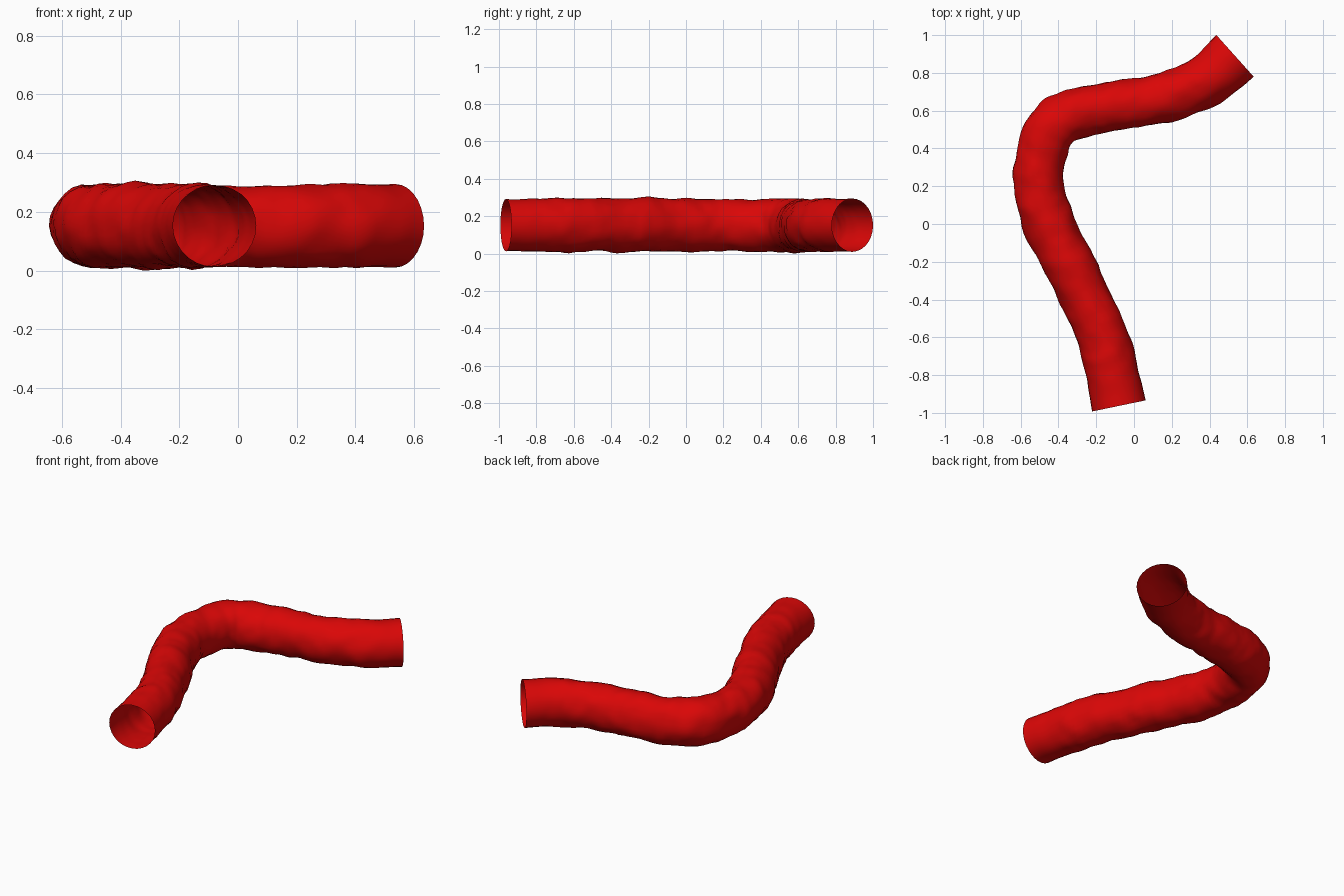
import bpy
from mathutils import Vector, noise

cube = bpy.data.objects.get("Cube")
if cube:
    bpy.data.objects.remove(cube, do_unlink=True)

# Material
red = bpy.data.materials.new("red")
red.use_nodes = True
colour = (0.7, 0.002, 0.002, 1)
red.diffuse_color = colour
red.node_tree.nodes["Principled BSDF"].inputs["Base Color"].default_value = colour

# Centre line of the bent tube: x, y, radius
AXIS_Z = 0.165
path = [(-0.08, -0.963, 0.145), (-0.118, -0.78, 0.139), (-0.165, -0.6, 0.136),
        (-0.255, -0.4, 0.134), (-0.35, -0.2, 0.136), (-0.45, 0.0, 0.136),
        (-0.503, 0.2, 0.132), (-0.49, 0.38, 0.132), (-0.422, 0.52, 0.137),
        (-0.29, 0.588, 0.134), (-0.1, 0.628, 0.133), (0.1, 0.657, 0.132),
        (0.28, 0.708, 0.132), (0.41, 0.778, 0.14), (0.535, 0.89, 0.148)]

curve = bpy.data.curves.new("tube_path", "CURVE")
curve.dimensions = "3D"
curve.bevel_depth = 1.0
curve.bevel_resolution = 12
curve.resolution_u = 8
curve.use_fill_caps = False
spline = curve.splines.new("BEZIER")
spline.bezier_points.add(len(path) - 1)
for point, (x, y, radius) in zip(spline.bezier_points, path):
    point.co = (x, y, AXIS_Z)
    point.radius = radius
    point.handle_left_type = point.handle_right_type = "AUTO"

# Open, thin-walled tube skin
tube = bpy.data.objects.new("bent_tube", curve)
bpy.context.collection.objects.link(tube)
bpy.context.view_layer.objects.active = tube
tube.select_set(True)
bpy.ops.object.convert(target="MESH")
tube = bpy.context.object
mesh = tube.data

# Lumpy skin: round and calm at the open ends, taller and sagging between
ends = [Vector((x, y, AXIS_Z)) for x, y, r in (path[0], path[-1])]
sag_centre = Vector((-0.1, 0.63, AXIS_Z))
normals = [v.normal.copy() for v in mesh.vertices]
for v, normal in zip(mesh.vertices, normals):
    calm = min(1, max(0, (min((v.co - e).length for e in ends) - 0.13) / 0.15))
    lump = noise.noise(v.co * 7) * 0.009 + noise.noise(v.co * 16) * 0.007
    sag = 0.006 * max(0, 1 - (v.co - sag_centre).length / 0.4)
    v.co += normal * lump * calm
    v.co.z = AXIS_Z + (v.co.z - AXIS_Z) * (0.95 + 0.11 * calm) - sag

# Rest the tube on the ground
low = min(v.co.z for v in mesh.vertices)
for v in mesh.vertices:
    v.co.z -= low

mesh.materials.clear()
mesh.materials.append(red)
bpy.ops.object.shade_smooth_by_angle(angle=1.0)
